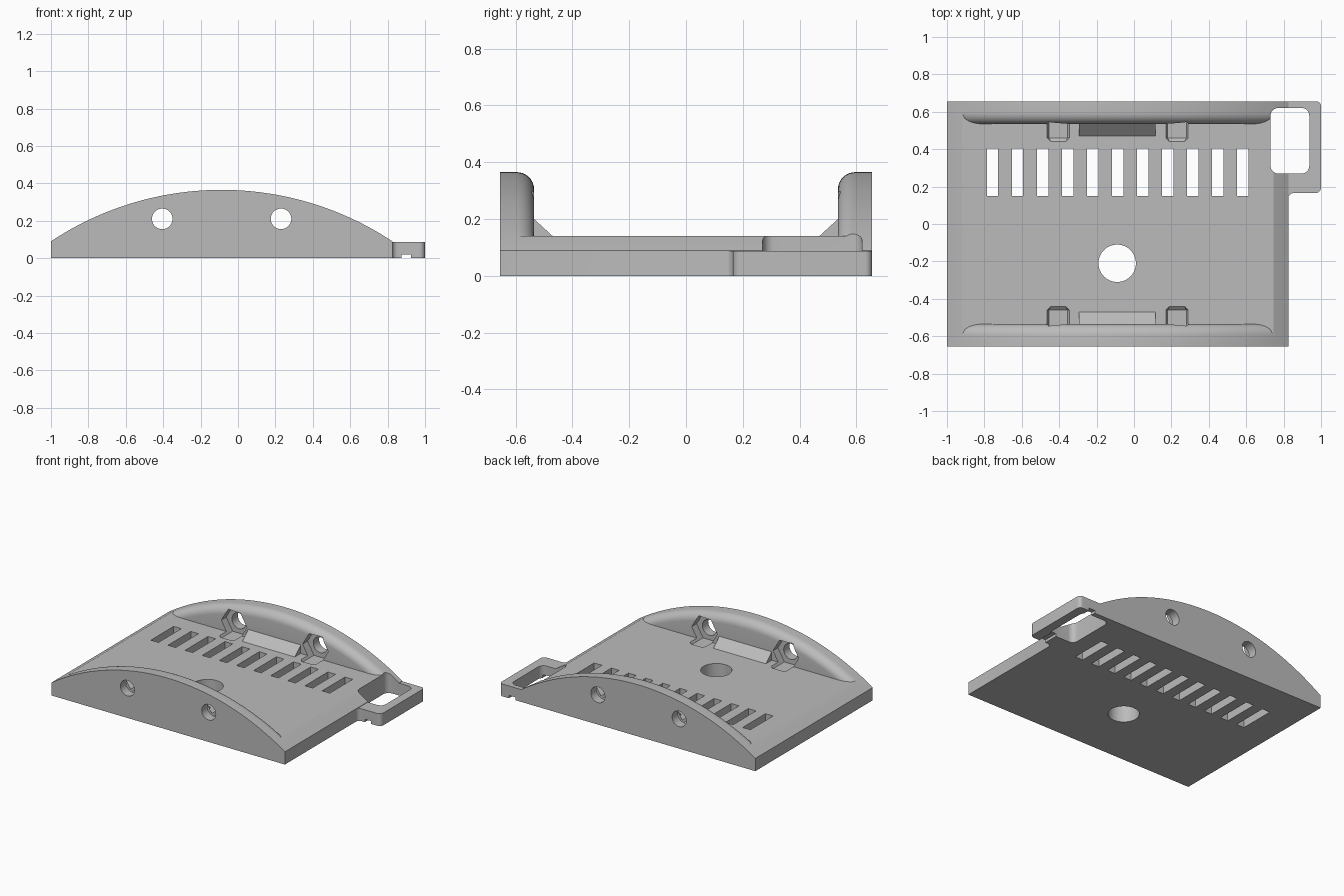
import bpy, bmesh
from math import sin, cos, asin, sqrt, pi, radians
from mathutils import Vector

cube = bpy.data.objects.get("Cube")
if cube:
    bpy.data.objects.remove(cube)

grey = bpy.data.materials.new("plain grey")
grey.use_nodes = True
colour = (0.5, 0.5, 0.5, 1)
grey.diffuse_color = colour
grey.node_tree.nodes["Principled BSDF"].inputs["Base Color"].default_value = colour

X0, X1, DEPTH = -1.0, 0.825, 0.655       # body extents
MID = (X0 + X1) / 2
R, PEAK = 1.6515, 0.365                  # arch radius and height
FLOOR, INNER, FILLET = 0.14, 0.535, 0.06


def loft(name, rings):
    """Skin a list of equal-length closed rings and cap both ends."""
    bm = bmesh.new()
    rows = [[bm.verts.new(p) for p in ring] for ring in rings]
    n = len(rows[0])
    for a, b in zip(rows, rows[1:]):
        for i in range(n):
            j = (i + 1) % n
            bm.faces.new((a[i], a[j], b[j], b[i]))
    bm.faces.new(rows[0])
    bm.faces.new(rows[-1])
    bmesh.ops.remove_doubles(bm, verts=bm.verts, dist=1e-5)
    bmesh.ops.recalc_face_normals(bm, faces=bm.faces)
    mesh = bpy.data.meshes.new(name)
    bm.to_mesh(mesh)
    bm.free()
    mesh.materials.append(grey)
    obj = bpy.data.objects.new(name, mesh)
    bpy.context.collection.objects.link(obj)
    return obj


def plate(name, outline, z0, z1):
    return loft(name, [[(x, y, z) for x, y in outline] for z in (z0, z1)])


def rect(x0, x1, y0, y1):
    return [(x0, y0), (x1, y0), (x1, y1), (x0, y1)]


def circle(cx, cy, r, n, turn=0):
    return [(cx + r * cos(turn + 2 * pi * i / n), cy + r * sin(turn + 2 * pi * i / n))
            for i in range(n)]


def rounded(corners, steps=8):
    """Outline from (x, y, radius) right-angled corners."""
    out = []
    for i, (x, y, r) in enumerate(corners):
        p = Vector((x, y))
        if not r:
            out.append((x, y))
            continue
        d1 = (Vector(corners[i - 1][:2]) - p).normalized()
        d2 = (Vector(corners[(i + 1) % len(corners)][:2]) - p).normalized()
        for k in range(steps + 1):
            t = pi / 2 * k / steps
            out.append(tuple(p + r * (d1 + d2 - d2 * cos(t) - d1 * sin(t))))
    return out


def combine(target, tool, operation):
    mod = target.modifiers.new("join", "BOOLEAN")
    mod.object, mod.operation, mod.solver = tool, operation, "EXACT"
    bpy.context.view_layer.objects.active = target
    bpy.ops.object.modifier_apply(modifier=mod.name)
    bpy.data.objects.remove(tool)


def section(x, steps=8):
    """Cross-section of the tray: arched side walls with rounded inner rims."""
    h = sqrt(R * R - (x - MID) ** 2) - R + PEAK
    f = min(h, FLOOR)
    start = asin(max(0, min(1, (f - h + FILLET) / FILLET)))
    half = [(DEPTH, 0), (DEPTH, h)]
    for k in range(steps + 1):
        a = pi / 2 + (start - pi / 2) * k / steps
        half.append((INNER + FILLET - FILLET * cos(a), h - FILLET + FILLET * sin(a)))
    half.append((half[-1][0], f))
    return [(x, y, z) for y, z in half] + [(x, -y, z) for y, z in reversed(half)]


# Arched tray, with extra sections where the arch meets the flat floor
edge = sqrt(R * R - (R - PEAK + FLOOR) ** 2)
stations = sorted([X0 + (X1 - X0) * i / 96 for i in range(97)] + [MID - edge, MID + edge])
tray = loft("arched_tray", [section(x) for x in stations])

# Side lug with rounded corners
lug = rounded([(0.7, DEPTH, 0), (0.7, 0.1, 0), (0.824, 0.1, 0),
               (0.824, 0.165, 0.03), (1, 0.165, 0.03), (1, DEPTH, 0.025)])
combine(tray, plate("lug", lug, 0, 0.087), "UNION")

for side in (-1, 1):
    # Sloped ramp at the foot of each wall
    ramp = [(0.437, 0.11), (0.56, 0.11), (0.56, 0.223)]
    combine(tray, loft("ramp", [[(x, side * y, z) for y, z in ramp]
                                for x in (-0.295, 0.115)]), "UNION")
    for x in (-0.405, 0.23):
        # Hexagonal nut pocket with a tapered mouth, then the bolt hole
        pocket = [[(px, side * y, z) for px, z in circle(x, 0.21, r, 6)]
                  for y, r in ((0.40, 0.04), (0.46, 0.1), (0.59, 0.1))]
        combine(tray, loft("nut_pocket", pocket), "DIFFERENCE")
        bolt = [[(px, side * y, z) for px, z in circle(x, 0.21, 0.055, 40)]
                for y in (0.5, 0.8)]
        combine(tray, loft("bolt_hole", bolt), "DIFFERENCE")

# Row of vent slots
for i in range(11):
    x = -0.756 + 0.1338 * i
    combine(tray, plate("slot", rect(x - 0.03, x + 0.03, 0.15, 0.405), -0.1, 0.3), "DIFFERENCE")

# Round floor hole, lug window and the groove under the lug
combine(tray, plate("floor_hole", circle(-0.09, -0.21, 0.1, 64), -0.1, 0.3), "DIFFERENCE")
window = rounded([(0.73, 0.27, 0.04), (0.937, 0.27, 0.04),
                  (0.937, 0.62, 0.04), (0.73, 0.62, 0.04)])
combine(tray, plate("window", window, -0.1, 0.4), "DIFFERENCE")
combine(tray, plate("groove", rect(0.875, 0.925, 0.1, 0.8), -0.1, 0.02), "DIFFERENCE")

bpy.ops.object.select_all(action="DESELECT")
tray.select_set(True)
bpy.context.view_layer.objects.active = tray
bpy.ops.object.shade_smooth_by_angle(angle=radians(25))
